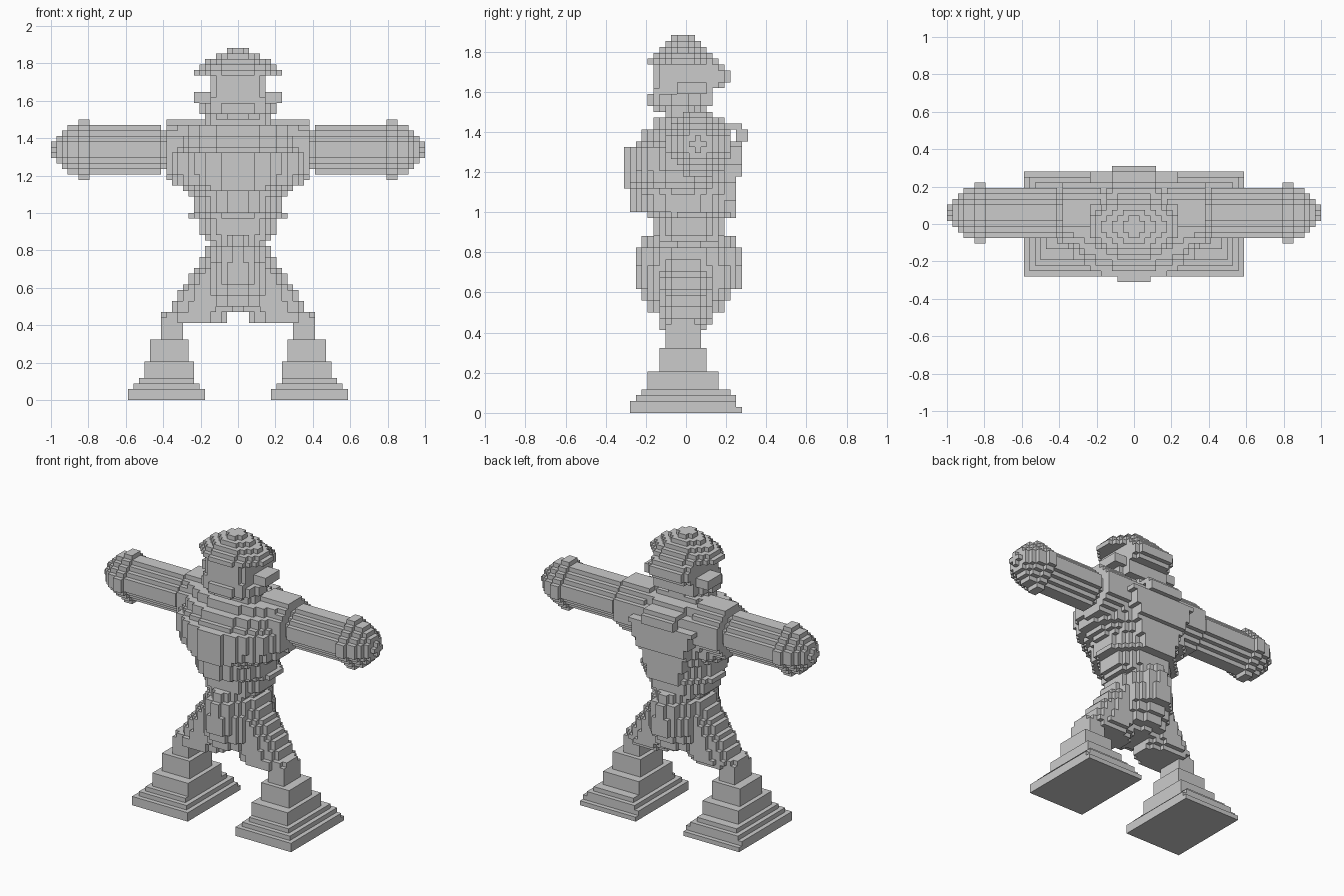
import bpy, bmesh
from mathutils import Vector

if "Cube" in bpy.data.objects:
    bpy.data.objects.remove(bpy.data.objects["Cube"])

U = 1 / 34  # edge of one cube

grey = bpy.data.materials.new("plain grey")
grey.use_nodes = True
grey.diffuse_color = (0.6, 0.6, 0.6, 1)
grey.node_tree.nodes["Principled BSDF"].inputs["Base Color"].default_value = grey.diffuse_color


def slab(z0, z1, x0, x1, j0, j1, p=40):
    """Cells of a horizontal slab with a rounded outline; high p is square."""
    cx, rx = (x0 + x1) / 2, (x1 - x0) / 2
    cy, ry = (j0 + j1) / 2, (j1 - j0 + 1) / 2
    return {(i, j, k) for k in range(z0, z1) for i in range(x0, x1) for j in range(j0, j1 + 1)
            if abs((i + .5 - cx) / rx) ** p + abs((j - cy) / ry) ** p <= 1}


def stack(rows, p=40):
    """Centred slabs from (z0, z1, half width, front, back)."""
    cells = set()
    for z0, z1, w, j0, j1 in rows:
        cells |= slab(z0, z1, -w, w, j0, j1, p)
    return cells


def rod(x0, x1, r, p=1.45):
    """Disc cells along the arm axis."""
    n = range(-6, 7)
    return {(i, 2 + j, 45 + k) for i in range(x0, x1) for j in n for k in n
            if abs(j / r) ** p + abs(k / r) ** p <= 1}


def mirror(cells):
    return {(-1 - i, j, k) for i, j, k in cells}


def build(name, cells):
    """Make the outer skin of a set of cubes."""
    bm = bmesh.new()
    verts = {}

    def vert(c):
        key = tuple(c)
        if key not in verts:
            verts[key] = bm.verts.new((c[0] * U, (c[1] - .5) * U, c[2] * U))
        return verts[key]

    for cell in cells:
        for axis in range(3):
            for side in (0, 1):
                near = list(cell)
                near[axis] += 2 * side - 1
                if tuple(near) in cells:
                    continue
                a, b = Vector((0, 0, 0)), Vector((0, 0, 0))
                a[(axis + 1) % 3] = 1
                b[(axis + 2) % 3] = 1
                o = Vector(cell)
                o[axis] += side
                ring = [o, o + a, o + a + b, o + b]
                bm.faces.new([vert(c) for c in (ring if side else ring[::-1])])
    bmesh.ops.dissolve_limit(bm, angle_limit=0.01, verts=bm.verts[:], edges=bm.edges[:])
    mesh = bpy.data.meshes.new(name)
    bm.to_mesh(mesh)
    bm.free()
    mesh.materials.append(grey)
    bpy.context.collection.objects.link(bpy.data.objects.new(name, mesh))


def build_pair(name, cells):
    build("left_" + name, cells)
    build("right_" + name, mirror(cells))


# Stepped foot and shin
foot = (slab(0, 1, 6, 20, -9, 9) | slab(1, 2, 6, 20, -9, 8) | slab(2, 3, 7, 19, -8, 8)
        | slab(3, 4, 8, 18, -7, 7) | slab(4, 7, 8, 17, -6, 5))
build_pair("foot", foot)
build_pair("shin", slab(7, 11, 9, 16, -4, 3) | slab(11, 15, 10, 14, -3, 2))

# Thigh slanting in towards the waist
thigh = slab(14, 16, 2, 14, -4, 3, 2)
for z in range(15, 28):
    thigh |= slab(z, z + 1, max(0, 17 - z), round(13 - (z - 15) * .62), -4, 4, 2.2)
build_pair("thigh", thigh)

# Ribbed deep belly
build("belly", stack([(16, 17, 4, -4, 4), (17, 19, 8, -6, 6), (19, 21, 8, -7, 7),
                      (21, 25, 7, -8, 9), (25, 28, 6, -8, 9), (28, 30, 5, -7, 8)], 1.6))

# Torso widening from the waist to the shoulders
build("waist", stack([(29, 30, 6, -5, 6), (30, 33, 7, -5, 6)], 2.5))
build("torso", stack([(33, 34, 9, -6, 8), (34, 37, 8, -9, 8), (37, 38, 9, -9, 8),
                      (38, 39, 10, -10, 8), (39, 41, 12, -10, 8), (41, 45, 13, -10, 8),
                      (45, 46, 13, -8, 8), (46, 48, 13, -7, 7), (48, 50, 12, -5, 6)], 1.8))

# Flat tapering back panel with a hooked handle on top
panel = set()
for z in range(33, 46):
    w = 4 + (z - 33) // 3
    panel |= slab(z, z + 1, -w, w, 4, 9 if z > 39 else 8)
build("back_panel", panel | slab(46, 48, -8, 8, 4, 7))
build("back_handle", slab(48, 49, -4, 4, 6, 9) | slab(46, 48, -4, 4, 9, 10))

# Arms: shoulder ring, rod, wrist ring and stepped tip
build_pair("shoulder", rod(6, 13, 5.6, 1.8))
arm = rod(12, 14, 3.6) | rod(14, 30, 4.6)
for k, r in enumerate((4.6, 3.6, 2.6, 1.6)):
    arm |= rod(30 + k, 31 + k, r)
build_pair("arm", arm)
build_pair("wrist_ring", rod(27, 29, 5.6))

# Neck, jaw, face and ears
build("neck", stack([(49, 51, 6, -3, 3)], 4))
build("jaw", stack([(51, 52, 6, -5, 3), (52, 54, 7, -6, 4)], 1.8))
build("head", stack([(52, 55, 5, -5, 4), (55, 56, 5, -5, 6), (56, 58, 5, -5, 7),
                     (58, 59, 5, -5, 6)], 7))
build_pair("ear", slab(54, 56, 5, 8, -1, 3))

# Stepped domed hat
build("hat", stack([(59, 60, 8, -6, 5), (60, 61, 7, -5, 4), (61, 62, 6, -4, 3),
                    (62, 63, 4, -3, 2), (63, 64, 2, -2, 1)], 1.8))
